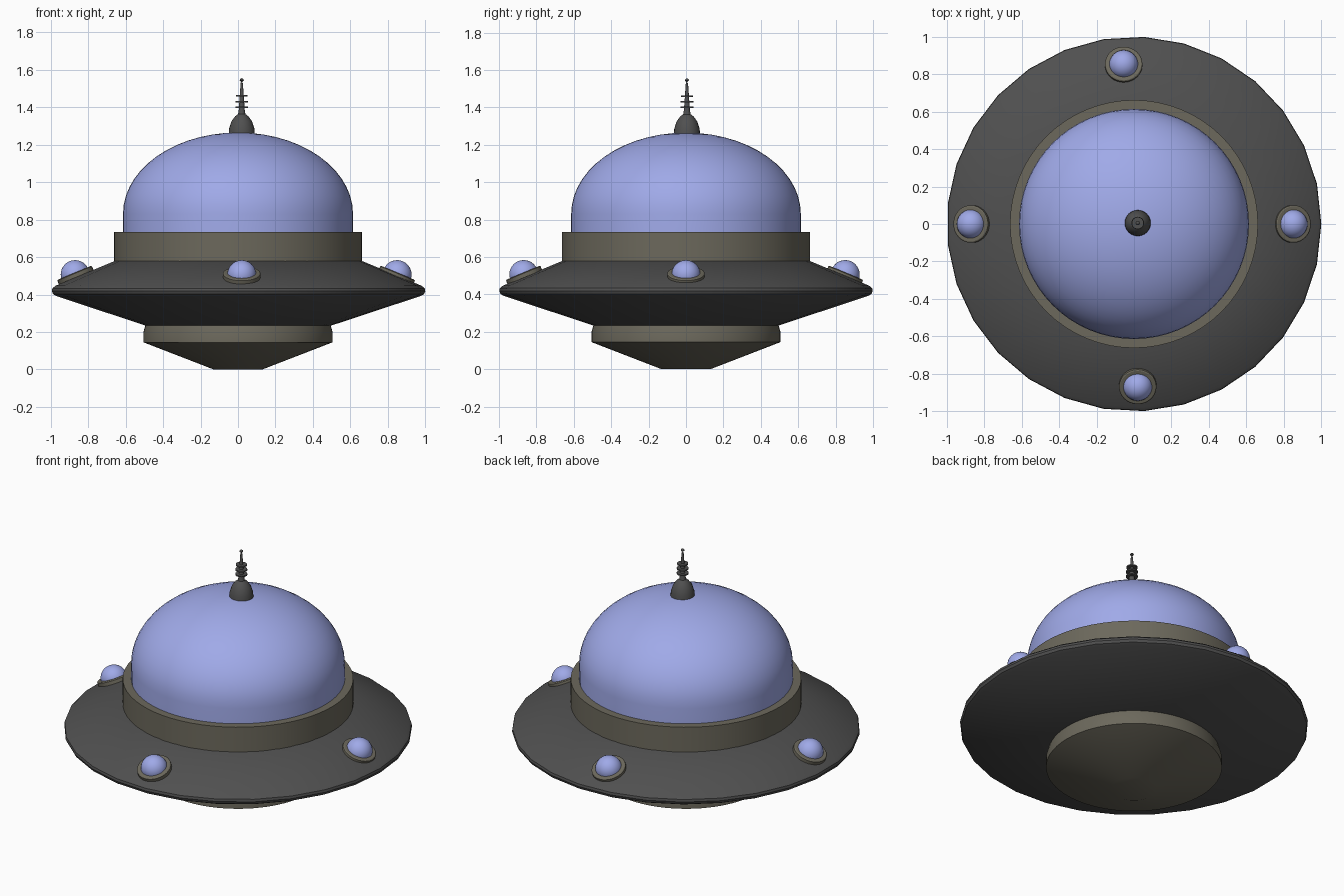
import bpy, bmesh, math
from mathutils import Matrix, Vector

if "Cube" in bpy.data.objects:
    bpy.data.objects.remove(bpy.data.objects["Cube"])


def material(name, rgb):
    m = bpy.data.materials.new(name)
    m.diffuse_color = (*rgb, 1)
    m.use_nodes = True
    m.node_tree.nodes["Principled BSDF"].inputs["Base Color"].default_value = m.diffuse_color
    return m


BLUE = material("blue_glass", (0.35, 0.40, 0.81))
OLIVE = material("olive_metal", (0.15, 0.14, 0.107))
DARK = material("dark_metal", (0.08, 0.08, 0.08))


def lathe(name, profile, mat, sides=64, matrix=Matrix(), closed=False):
    """Spin (radius, z) points about z; closed joins the last point to the first."""
    bm = bmesh.new()
    rings = []
    for r, z in profile:
        if r == 0:
            rings.append([bm.verts.new((0, 0, z))] * sides)
        else:
            rings.append([bm.verts.new((r * math.cos(a), r * math.sin(a), z))
                          for a in (math.tau * i / sides for i in range(sides))])
    pairs = list(zip(rings, rings[1:]))
    if closed:
        pairs.append((rings[-1], rings[0]))
    for low, high in pairs:
        for i in range(sides):
            j = (i + 1) % sides
            corners = list(dict.fromkeys((low[i], low[j], high[j], high[i])))
            bm.faces.new(corners)
    bmesh.ops.recalc_face_normals(bm, faces=bm.faces)
    me = bpy.data.meshes.new(name)
    bm.to_mesh(me)
    bm.free()
    me.materials.append(mat)
    ob = bpy.data.objects.new(name, me)
    ob.matrix_world = matrix
    bpy.context.collection.objects.link(ob)
    bpy.ops.object.select_all(action='DESELECT')
    ob.select_set(True)
    bpy.context.view_layer.objects.active = ob
    bpy.ops.object.shade_smooth_by_angle(angle=math.radians(32))
    return ob


def arc(radius, height, base, steps):
    """Quarter-ellipse profile from the equator up to the pole."""
    pts = [(radius * math.cos(t), base + height * math.sin(t))
           for t in (math.pi / 2 * i / steps for i in range(steps))]
    return pts + [(0, base + height)]


# Wide saucer hull
lathe("saucer_hull", [(0, 0.235), (0.50, 0.235), (0.975, 0.392), (0.993, 0.402), (1.0, 0.418),
                      (0.997, 0.433), (0.98, 0.447), (0.66, 0.58), (0, 0.58)], DARK, sides=29)

# Underside dish tapering to a small flat foot
lathe("lower_dish", [(0, 0), (0.13, 0), (0.505, 0.145), (0.505, 0.20), (0.492, 0.245),
                     (0, 0.245)], OLIVE)

# Collar holding the canopy
lathe("collar", [(0.60, 0.57), (0.662, 0.57), (0.662, 0.735), (0.60, 0.735)], OLIVE, closed=True)

# Glass canopy
lathe("canopy", [(0.614, 0.58)] + arc(0.614, 0.435, 0.83, 14), BLUE)

# Antenna: bell base, tapering mast, discs and tip ball
at = Matrix.Translation((0.02, 0.005, 0))
lathe("antenna_mast", [(0, 1.25), (0.07, 1.25), (0.068, 1.285), (0.055, 1.325), (0.035, 1.352),
                       (0.02, 1.363), (0.016, 1.385), (0.006, 1.53), (0, 1.535)], DARK, 24, at)
for i, (z, r) in enumerate([(1.40, 0.034), (1.43, 0.034), (1.46, 0.032)]):
    lathe(f"antenna_disc_{i + 1}", [(0, z - 0.004), (r, z - 0.004), (r, z + 0.004),
                                    (0, z + 0.004)], DARK, 24, at)
lathe("antenna_tip", [(0, 1.533)] + arc(0.011, 0.011, 1.544, 4), DARK, 16, at)

# Four lamps lying on the sloped hull top
slope = math.atan2(0.133, 0.32)
for name, x, y, heading in [("right", 0.848, 0, 0), ("back", -0.055, 0.85, 90),
                            ("left", -0.868, 0, 180), ("front", 0.02, -0.866, 270)]:
    seat = (Matrix.Translation(Vector((x, y, 0.503)))
            @ Matrix.Rotation(math.radians(heading), 4, 'Z')
            @ Matrix.Rotation(slope, 4, 'Y'))
    lathe(f"{name}_lamp_ring", [(0.07, -0.012), (0.10, -0.012), (0.10, 0.010), (0.094, 0.014),
                                (0.07, 0.014)], OLIVE, 32, seat, closed=True)
    lathe(f"{name}_lamp_bulb", [(0.077, -0.01)] + arc(0.077, 0.077, 0.004, 8), BLUE, 32, seat)
